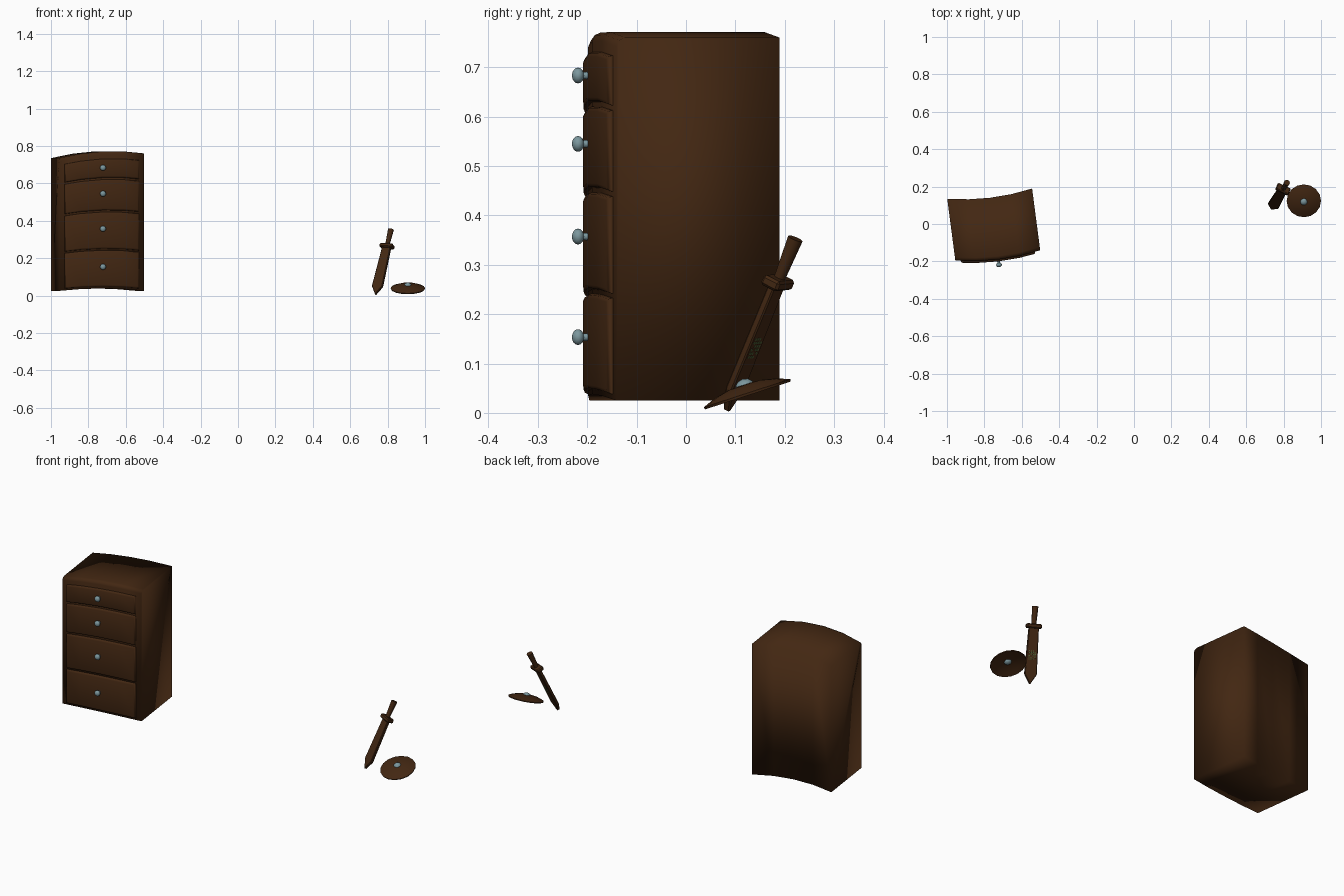
import bpy, bmesh, math
from mathutils import Vector, Matrix

if "Cube" in bpy.data.objects:
    bpy.data.objects.remove(bpy.data.objects["Cube"])


def material(name, col):
    m = bpy.data.materials.new(name)
    m.diffuse_color = (*col, 1)
    m.use_nodes = True
    m.node_tree.nodes["Principled BSDF"].inputs["Base Color"].default_value = m.diffuse_color
    return m


WOOD = material("dark wood", (0.055, 0.020, 0.006))
METAL = material("blue grey metal", (0.20, 0.31, 0.34))
MOSS = material("dull green", (0.08, 0.13, 0.04))


def finish(bm, name, mat, angle=None):
    bmesh.ops.recalc_face_normals(bm, faces=bm.faces[:])
    me = bpy.data.meshes.new(name)
    bm.to_mesh(me)
    bm.free()
    ob = bpy.data.objects.new(name, me)
    bpy.context.collection.objects.link(ob)
    me.materials.append(mat)
    if angle is not None:
        bpy.ops.object.select_all(action='DESELECT')
        ob.select_set(True)
        bpy.context.view_layer.objects.active = ob
        bpy.ops.object.shade_smooth_by_angle(angle=math.radians(angle))
    return ob


# Bent cabinet space: local metres -> world
W, D, H = 0.457, 0.333, 0.73
E, F = Vector((0.993, 0.12, 0)), Vector((-0.13, 0.9915, 0))


def bend(p):
    u = p.x / W
    k = 1 - 4 * u * u
    w = p.z / H
    q = Vector((-0.75, -0.003, 0)) + E * p.x + F * (p.y - 0.022 * k)
    q.z = 0.025 + 0.013 * k + w * (0.71 + 0.025 * (u + 0.5) + 0.01 * k)
    return q


def box(x0, x1, y0, y1, z0, z1):
    bm = bmesh.new()
    bmesh.ops.create_cube(bm, size=1)
    for v in bm.verts:
        v.co = Vector(((x0 + x1) / 2 + v.co.x * (x1 - x0),
                       (y0 + y1) / 2 + v.co.y * (y1 - y0),
                       (z0 + z1) / 2 + v.co.z * (z1 - z0)))
    return bm


def bend_mesh(bm):
    for i in (-1, 0, 1):
        bmesh.ops.bisect_plane(bm, geom=bm.verts[:] + bm.edges[:] + bm.faces[:],
                               plane_co=(i * W / 4, 0, 0), plane_no=(1, 0, 0))
    for v in bm.verts:
        v.co = bend(v.co)


# Cabinet body with a rounded top front edge
bm = box(-W / 2, W / 2, -D / 2, D / 2, 0, H)
top_front = [e for e in bm.edges
             if all(v.co.y < 0 and v.co.z > H / 2 for v in e.verts)]
bmesh.ops.bevel(bm, geom=top_front, offset=0.018, segments=2, profile=0.5, affect='EDGES')
bend_mesh(bm)
finish(bm, "cabinet_body", WOOD, 180)

# Drawer fronts and their knobs
DRAWERS = [(0.010, 0.203, 0.115), (0.212, 0.407, 0.318),
           (0.417, 0.580, 0.505), (0.590, 0.690, 0.643)]
for i, (z0, z1, zk) in enumerate(DRAWERS):
    bm = box(-0.2, 0.2, -D / 2 - 0.010, -D / 2 + 0.02, z0, z1)
    front = [e for e in bm.edges if all(v.co.y < -D / 2 for v in e.verts)]
    bmesh.ops.bevel(bm, geom=front, offset=0.009, segments=2, profile=0.5, affect='EDGES')
    bend_mesh(bm)
    finish(bm, f"drawer_{i + 1}", WOOD, 60)

    base = bend(Vector((0, -D / 2 - 0.008, zk)))
    turn = Matrix.Rotation(math.atan2(E.y, E.x), 4, 'Z')
    bm = bmesh.new()
    bmesh.ops.create_uvsphere(bm, u_segments=12, v_segments=8, radius=0.016,
                              matrix=Matrix.Translation(base - F * 0.021) @ turn
                              @ Matrix.Diagonal((1, 0.78, 1, 1)))
    bmesh.ops.create_cone(bm, cap_ends=True, segments=10, radius1=0.008, radius2=0.007,
                          depth=0.024, matrix=Matrix.Translation(base - F * 0.006) @ turn
                          @ Matrix.Rotation(math.pi / 2, 4, 'X'))
    finish(bm, f"drawer_knob_{i + 1}", METAL, 60)

# Shield: thin tilted dome, hollow underneath
TILT = Matrix.Translation((0.908, 0.124, 0.039)) @ Matrix.Rotation(math.radians(18), 4, 'X')
PROFILE = [(0.0, 0.020), (0.035, 0.018), (0.066, 0.011), (0.092, 0.001),
           (0.091, -0.004), (0.064, 0.004), (0.034, 0.010), (0.0, 0.012)]
bm = bmesh.new()
verts = [bm.verts.new((r, 0, z)) for r, z in PROFILE]
edges = [bm.edges.new(p) for p in zip(verts, verts[1:])]
bmesh.ops.spin(bm, geom=verts + edges, cent=(0, 0, 0), axis=(0, 0, 1),
               angle=2 * math.pi, steps=16)
bmesh.ops.remove_doubles(bm, verts=bm.verts[:], dist=0.0005)
bm.transform(TILT)
finish(bm, "shield", WOOD, 40)

# Shield boss
bm = bmesh.new()
bmesh.ops.create_icosphere(bm, subdivisions=2, radius=0.02,
                           matrix=TILT @ Matrix.Translation((0, 0, 0.015))
                           @ Matrix.Diagonal((1, 1, 0.8, 1)))
finish(bm, "shield_boss", METAL, 30)

# Sword space: x across the blade, y through it, z from tip to pommel
tip, end = Vector((0.735, 0.081, 0.003)), Vector((0.818, 0.222, 0.354))
d = (end - tip).normalized()
w = Vector((0.91, -0.41, 0))
w = (w - d * w.dot(d)).normalized()
n = d.cross(w)
SWORD = Matrix.Translation(tip) @ Matrix((w, n, d)).transposed().to_4x4()


def sword_box(name, *size, bevel=0.004):
    bm = box(*size)
    bmesh.ops.bevel(bm, geom=bm.edges[:], offset=bevel, segments=1, affect='EDGES')
    bm.transform(SWORD)
    finish(bm, name, WOOD, 30)


# Blade: pointed outline extruded, edges chamfered
OUTLINE = [(0, 0), (0.031, 0.05), (0.025, 0.29), (-0.025, 0.29), (-0.031, 0.05)]
bm = bmesh.new()
face = bm.faces.new([bm.verts.new((x, -0.008, z)) for x, z in OUTLINE])
ext = bmesh.ops.extrude_face_region(bm, geom=[face])
for v in ext['geom']:
    if isinstance(v, bmesh.types.BMVert):
        v.co.y = 0.008
bmesh.ops.bevel(bm, geom=bm.edges[:], offset=0.003, segments=1, affect='EDGES')
bm.transform(SWORD)
finish(bm, "sword_blade", WOOD, 30)

# Guard
sword_box("sword_guard", -0.038, 0.038, -0.02, 0.02, 0.277, 0.299, bevel=0.005)

# Grip flaring to the pommel
bm = bmesh.new()
bmesh.ops.create_cone(bm, cap_ends=True, segments=10, radius1=0.0115, radius2=0.016,
                      depth=0.094, matrix=SWORD @ Matrix.Translation((0, 0, 0.339)))
finish(bm, "sword_grip", WOOD, 40)

# Green speckled mark on the back of the blade
bm = bmesh.new()
for row in range(6):
    for col in range(4):
        if (row * 3 + col * 2) % 5 == 0:
            continue
        c = Vector((-0.015 + 0.01 * col, 0.0083, 0.125 + 0.008 * row))
        bmesh.ops.create_cube(bm, size=1, matrix=SWORD @ Matrix.Translation(c)
                              @ Matrix.Diagonal((0.006, 0.001, 0.005, 1)))
finish(bm, "blade_mark", MOSS)
